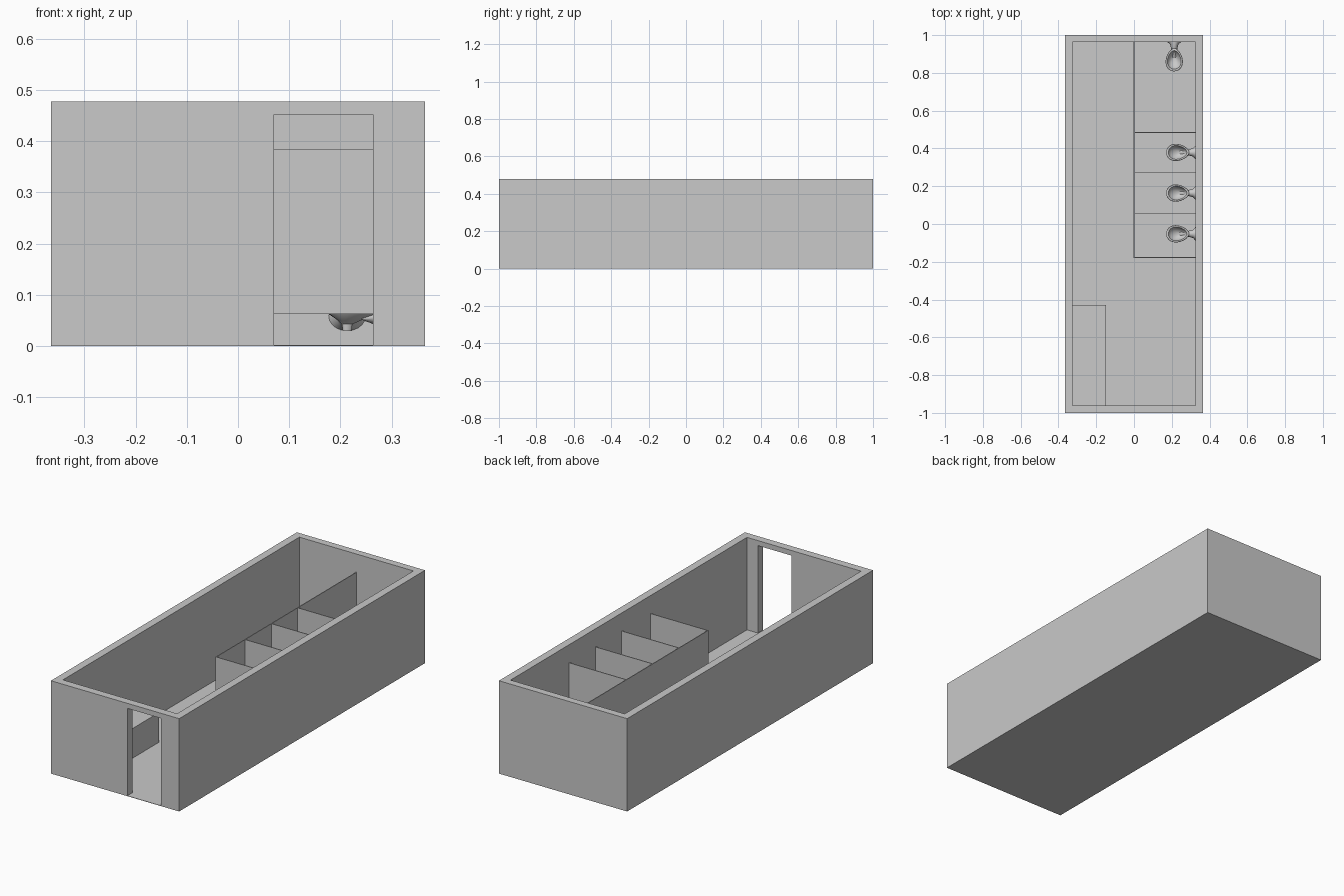
import bpy, bmesh
from math import cos, sin, pi, radians

cube = bpy.data.objects.get("Cube")
if cube:
    bpy.data.objects.remove(cube, do_unlink=True)

mat = bpy.data.materials.new("plain_grey")
mat.use_nodes = True
grey = (0.588, 0.588, 0.588, 1)
mat.diffuse_color = grey
mat.node_tree.nodes["Principled BSDF"].inputs["Base Color"].default_value = grey


def add_object(name, bm):
    bmesh.ops.recalc_face_normals(bm, faces=bm.faces[:])
    mesh = bpy.data.meshes.new(name)
    bm.to_mesh(mesh)
    bm.free()
    mesh.materials.append(mat)
    obj = bpy.data.objects.new(name, mesh)
    bpy.context.collection.objects.link(obj)
    return obj


def box(name, low, high):
    bm = bmesh.new()
    bmesh.ops.create_cube(bm, size=1)
    for v in bm.verts:
        for i in range(3):
            v.co[i] = high[i] if v.co[i] > 0 else low[i]
    return add_object(name, bm)


def loft(bm, rings):
    rows = [[bm.verts.new(p) for p in ring] for ring in rings]
    for a, b in zip(rows, rows[1:]):
        for i in range(len(a)):
            j = (i + 1) % len(a)
            bm.faces.new((a[i], a[j], b[j], b[i]))
    bm.faces.new(rows[0])
    bm.faces.new(rows[-1])


def select_only(obj):
    bpy.ops.object.select_all(action='DESELECT')
    obj.select_set(True)
    bpy.context.view_layer.objects.active = obj


# Building shell with a hollow room and a front doorway
HEIGHT, FLOOR = 0.478, 0.002
LEFT, RIGHT, BACK, FRONT = 0.325, -0.325, 0.963, -0.96
shell = box("building_shell", (-0.365, -1, 0), (0.365, 1, HEIGHT))
cutters = [box("room_cutter", (RIGHT, FRONT, FLOOR), (LEFT, BACK, 0.6)),
           box("door_cutter", (0.07, -1.1, FLOOR), (0.263, -0.9, 0.452))]
select_only(shell)
for cutter in cutters:
    cutter.hide_render = True
    mod = shell.modifiers.new("cut", 'BOOLEAN')
    mod.operation = 'DIFFERENCE'
    mod.solver = 'EXACT'
    mod.object = cutter
    bpy.ops.object.modifier_apply(modifier=mod.name)
    bpy.data.objects.remove(cutter, do_unlink=True)

# Solid counter beside the entrance
box("counter", (RIGHT, FRONT, FLOOR), (-0.148, -0.43, 0.155))

# Raised stall partitions
LOW, TOP, HALF = 0.063, 0.385, 0.002
box("long_partition", (-HALF, -0.18, LOW), (HALF, BACK, TOP))
for i, y in enumerate((-0.178, 0.057, 0.271, 0.485)):
    box(f"cross_partition_{i + 1}", (0, y - HALF, LOW), (LEFT, y + HALF, TOP))


# Wall-hung toilet, wall at local x = 0, facing local +x
def egg(z, scale, centre, sides=28):
    ring = []
    for k in range(sides):
        a = 2 * pi * k / sides
        width = 0.045 * (1 + 0.18 * cos(a))
        ring.append((centre + 0.061 * scale * cos(a), width * scale * sin(a), z))
    return ring


def oval(x, half, low, high, sides=20):
    mid, rise = (low + high) / 2, (high - low) / 2
    return [(x, half * cos(2 * pi * k / sides), mid + rise * sin(2 * pi * k / sides))
            for k in range(sides)]


bowl_profile = [(0.030, 0.14, 0.112), (0.043, 0.17, 0.112), (0.050, 0.36, 0.108),
                (0.064, 0.84, 0.097), (0.078, 0.97, 0.094), (0.088, 1.0, 0.094),
                (0.090, 0.96, 0.094), (0.090, 0.80, 0.094), (0.086, 0.77, 0.094),
                (0.072, 0.60, 0.092), (0.060, 0.30, 0.088), (0.057, 0.10, 0.084)]
neck_profile = [(0, 0.036, 0.03, 0.088), (0.012, 0.022, 0.034, 0.087),
                (0.035, 0.016, 0.040, 0.083), (0.060, 0.017, 0.043, 0.070),
                (0.085, 0.014, 0.052, 0.057)]
bm = bmesh.new()
loft(bm, [egg(*row) for row in bowl_profile])
loft(bm, [oval(*row) for row in neck_profile])
toilet = add_object("toilet_1", bm)
select_only(toilet)
bpy.ops.object.shade_smooth_by_angle(angle=radians(40))

# Three stall toilets on the left wall and one on the back wall
spots = [(LEFT, -0.052, pi), (LEFT, 0.164, pi), (LEFT, 0.379, pi), (0.213, BACK, -pi / 2)]
for i, (x, y, turn) in enumerate(spots):
    obj = toilet
    if i:
        obj = bpy.data.objects.new(f"toilet_{i + 1}", toilet.data)
        bpy.context.collection.objects.link(obj)
    obj.location = (x, y, 0)
    obj.rotation_euler.z = turn
